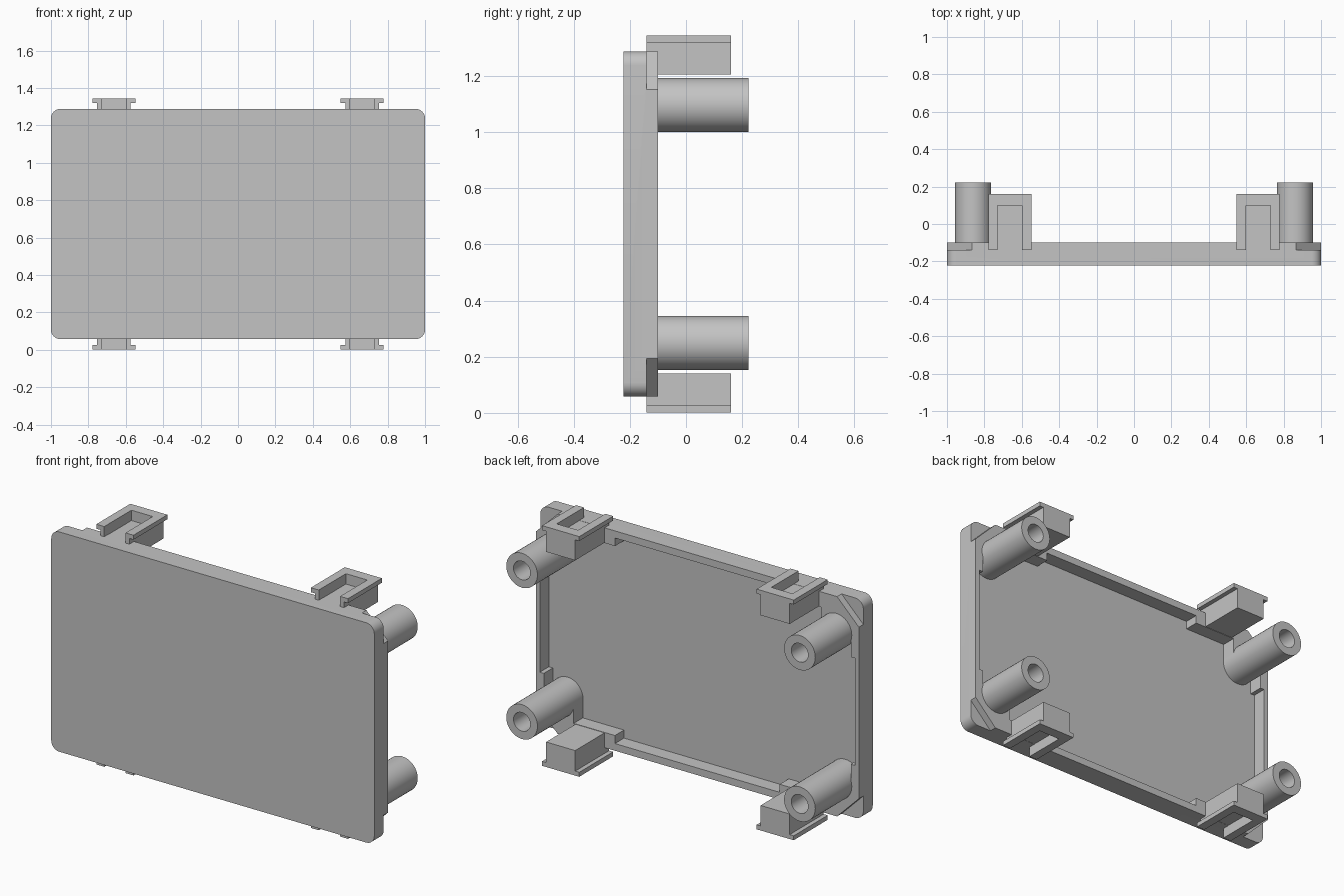
import bpy, bmesh
from math import pi, cos, sin, radians

cube = bpy.data.objects.get("Cube")
if cube:
    bpy.data.objects.remove(cube, do_unlink=True)

grey = bpy.data.materials.new("light grey plastic")
grey.use_nodes = True
colour = (0.55, 0.55, 0.55, 1)
grey.diffuse_color = colour
grey.node_tree.nodes["Principled BSDF"].inputs["Base Color"].default_value = colour

MID_Z = 0.673            # height of the panel centre
HALF_X, HALF_Z = 1.0, 0.615
FRONT, FLOOR, STEP, BACK = -0.223, -0.18, -0.14, -0.10
QUADRANTS = [(sx, sz) for sx in (1, -1) for sz in (1, -1)]


def finish(name, bm):
    bmesh.ops.recalc_face_normals(bm, faces=bm.faces[:])
    mesh = bpy.data.meshes.new(name)
    bm.to_mesh(mesh)
    bm.free()
    mesh.materials.append(grey)
    ob = bpy.data.objects.new(name, mesh)
    bpy.context.collection.objects.link(ob)
    return ob


def prism(name, outline, y0, y1):
    """Outline in x and height from the panel centre, extruded along y."""
    bm = bmesh.new()
    face = bm.faces.new([bm.verts.new((x, y0, MID_Z + z)) for x, z in outline])
    new = bmesh.ops.extrude_face_region(bm, geom=[face])["geom"]
    verts = [g for g in new if isinstance(g, bmesh.types.BMVert)]
    bmesh.ops.translate(bm, verts=verts, vec=(0, y1 - y0, 0))
    return finish(name, bm)


def mirrored_outline(quarter):
    """Repeat a top-to-side quarter outline around all four quadrants."""
    q1 = list(quarter)
    q2 = [(x, -z) for x, z in reversed(q1)]
    right = q1 + q2
    return right + [(-x, z) for x, z in reversed(right)]


def subtract(ob, cutter):
    mod = ob.modifiers.new("cut", "BOOLEAN")
    mod.operation = "DIFFERENCE"
    mod.solver = "EXACT"
    mod.object = cutter
    cutter.hide_render = True
    bpy.context.view_layer.objects.active = ob
    bpy.ops.object.modifier_apply(modifier=mod.name)
    bpy.data.objects.remove(cutter, do_unlink=True)


def smooth(ob):
    bpy.ops.object.select_all(action="DESELECT")
    ob.select_set(True)
    bpy.context.view_layer.objects.active = ob
    bpy.ops.object.shade_smooth_by_angle(angle=radians(30))


# Panel with rounded corners
R = 0.05
corner = [(HALF_X - R + R * sin(i * pi / 16), HALF_Z - R + R * cos(i * pi / 16))
          for i in range(9)]
panel = prism("panel", mirrored_outline(corner), FRONT, BACK)

# Recess in the back, leaving a rim and thick corners
recess = [(0.51, 0.575), (0.51, 0.53), (0.765, 0.53), (0.765, 0.42),
          (0.95, 0.42), (0.95, 0.30), (0.975, 0.30)]
subtract(panel, prism("recess_cutter", mirrored_outline(recess), FLOOR, 0))

# Diagonal steps across the rear corners
for sx, sz in QUADRANTS:
    tri = [(0.865, HALF_Z), (1.0, 0.48), (1.1, 0.38), (1.1, 0.8), (0.68, 0.8)]
    subtract(panel, prism("corner_cutter", [(sx * x, sz * z) for x, z in tri], STEP, 0))
smooth(panel)


# Hollow round posts, turned from a profile
def post(name, cx, cz, sides=40):
    outer, hole, tip = 0.0965, 0.052, 0.223
    profile = [(outer, FLOOR - 0.01), (outer, tip), (hole, tip), (hole, FLOOR + 0.01)]
    bm = bmesh.new()
    rings = [[bm.verts.new((cx + r * cos(2 * pi * i / sides), y,
                            MID_Z + cz + r * sin(2 * pi * i / sides)))
              for i in range(sides)] for r, y in profile]
    for a, b in zip(rings, rings[1:]):
        for i in range(sides):
            j = (i + 1) % sides
            bm.faces.new((a[i], a[j], b[j], b[i]))
    bm.faces.new(rings[0])
    bm.faces.new(rings[-1])
    smooth(finish(name, bm))


# Clips: a body with side lips and an open pocket facing outward
def clip(name, sx, sz):
    cx, low, lip, top = 0.664, 0.532, 0.647, 0.672
    half = [(0.09, low), (0.09, lip), (0.115, lip), (0.115, top)]
    shape = half + [(-x, z) for x, z in reversed(half)]
    ob = prism(name, [(sx * (cx + x), sz * z) for x, z in shape], STEP, 0.16)
    pocket = [(-0.066, 0.614), (0.066, 0.614), (0.066, 0.8), (-0.066, 0.8)]
    subtract(ob, prism("pocket_cutter", [(sx * (cx + x), sz * z) for x, z in pocket],
                       -0.3, 0.10))


for sx, sz in QUADRANTS:
    place = ("upper" if sz > 0 else "lower") + ("_left" if sx > 0 else "_right")
    post(place + "_post", sx * 0.86, sz * 0.4235)
    clip(place + "_clip", sx, sz)
